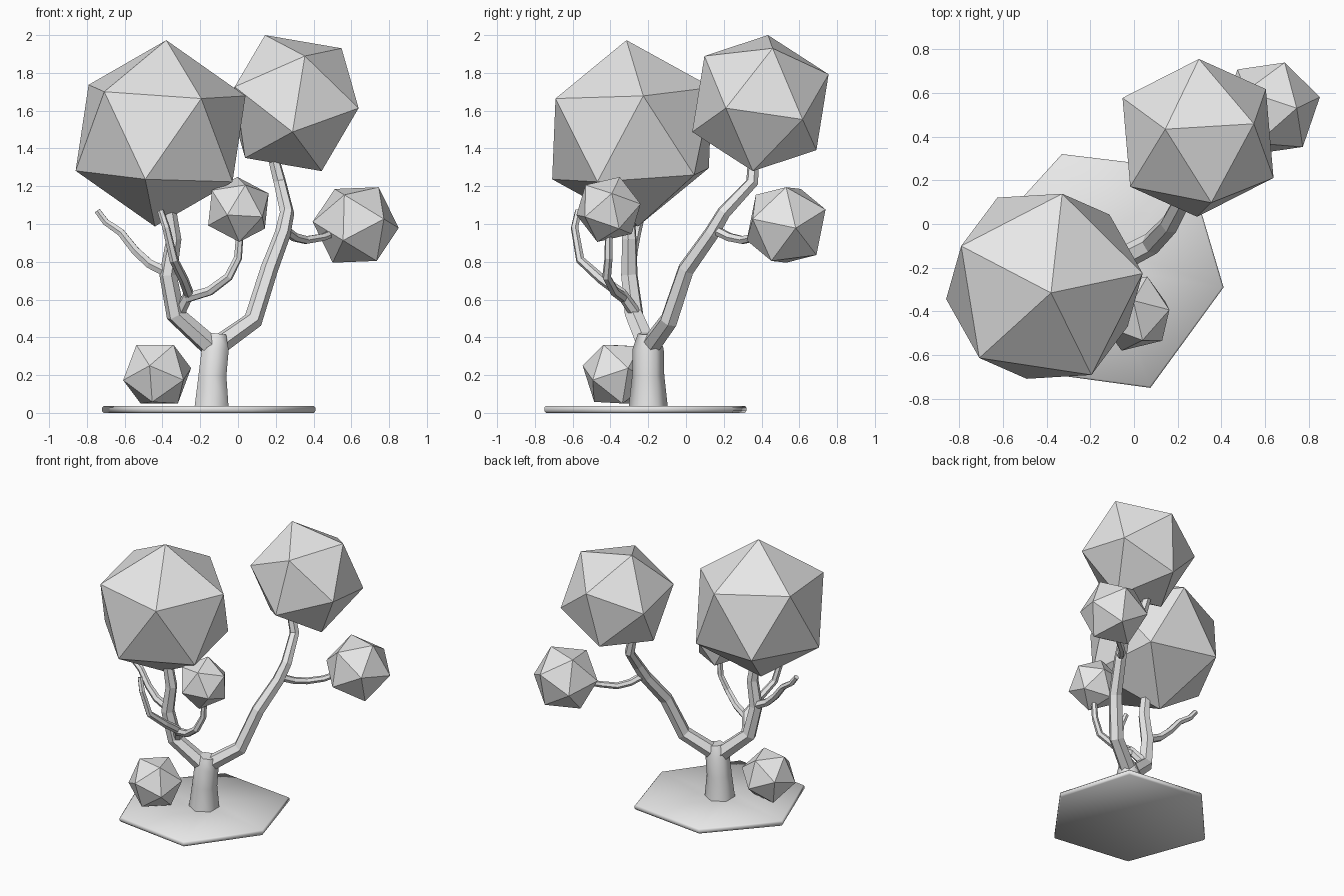
import bpy, bmesh
from mathutils import Matrix, Vector

cube = bpy.data.objects.get("Cube")
if cube:
    bpy.data.objects.remove(cube, do_unlink=True)

grey = bpy.data.materials.new("light_grey")
grey.use_nodes = True
grey.diffuse_color = (0.8, 0.8, 0.8, 1)
grey.node_tree.nodes["Principled BSDF"].inputs["Base Color"].default_value = (0.8, 0.8, 0.8, 1)


def add_mesh(name, bm, smooth=False):
    mesh = bpy.data.meshes.new(name)
    bmesh.ops.recalc_face_normals(bm, faces=bm.faces[:])
    for f in bm.faces:
        f.smooth = smooth
    bm.to_mesh(mesh)
    bm.free()
    mesh.materials.append(grey)
    obj = bpy.data.objects.new(name, mesh)
    bpy.context.collection.objects.link(obj)
    return obj


def frame(pole, side):
    """Rotation whose columns follow a pole and a neighbouring corner."""
    p = Vector(pole).normalized()
    s = Vector(side)
    s = (s - p * s.dot(p)).normalized()
    return Matrix((p, s, p.cross(s))).transposed()


def foliage(name, centre, radius, pole, side):
    """Twenty-sided ball turned so two of its corners match pole and side."""
    bm = bmesh.new()
    bmesh.ops.create_icosphere(bm, subdivisions=1, radius=radius)
    by_height = sorted((v.co.copy() for v in bm.verts), key=lambda c: -c.z)
    turn = frame(pole, side) @ frame(by_height[0], by_height[1]).transposed()
    bm.transform(Matrix.Translation(centre) @ turn.to_4x4())
    add_mesh(name, bm)


def limb(name, points, radii, smooth=False):
    """Six-sided tapering tube along a path."""
    curve = bpy.data.curves.new(name, "CURVE")
    curve.dimensions = "3D"
    curve.bevel_depth = 1
    curve.bevel_resolution = 1
    curve.use_fill_caps = True
    spline = curve.splines.new("POLY")
    spline.points.add(len(points) - 1)
    start, end = radii[0], radii[-1]
    for i, (pt, co) in enumerate(zip(spline.points, points)):
        pt.co = (*co, 1)
        t = i / (len(points) - 1)
        pt.radius = radii[i] if len(radii) == len(points) else start + (end - start) * t
    spline.use_smooth = smooth
    curve.materials.append(grey)
    obj = bpy.data.objects.new(name, curve)
    bpy.context.collection.objects.link(obj)
    bpy.ops.object.select_all(action="DESELECT")
    obj.select_set(True)
    bpy.context.view_layer.objects.active = obj
    bpy.ops.object.convert(target="MESH")


# Ground slab: uneven hexagon with a soft rim
outline = [(.41, -.29), (.25, .25), (-.33, .32), (-.72, -.11), (-.51, -.67), (.075, -.75)]
middle = Vector((-.14, -.2))
bm = bmesh.new()
rings = []
for scale, z in ((.985, 0), (1, .01), (1, .028), (.985, .037), (.17, .037)):
    ring = []
    for p in outline:
        q = middle.lerp(Vector(p), scale)
        ring.append(bm.verts.new((q.x, q.y, z)))
    rings.append(ring)
for low, high in zip(rings, rings[1:]):
    for i in range(6):
        j = (i + 1) % 6
        bm.faces.new((low[i], low[j], high[j], high[i]))
bm.faces.new(rings[0])
bm.faces.new(rings[-1])
add_mesh("ground", bm, smooth=True)

# Trunk and its two main branches
limb("trunk", [(-.14, -.2, .02), (-.135, -.2, .2), (-.12, -.2, .34), (-.11, -.2, .42)],
     [.105, .085, .082, .055], smooth=True)
limb("right_branch", [(-.13, -.2, .34), (.08, -.09, .49), (.165, 0, .76), (.237, .135, .95),
                      (.26, .2, 1.06), (.222, .35, 1.22), (.18, .36, 1.38)], [.055, .03])
limb("left_branch", [(-.13, -.2, .34), (-.33, -.275, .52), (-.37, -.3, .73),
                     (-.34, -.3, .92), (-.37, -.31, 1.12)], [.058, .035])

# Thin twigs
limb("back_twig", [(.245, .15, .97), (.3, .23, .93), (.36, .3, .915),
                   (.45, .37, .93), (.52, .45, .96)], [.026, .02])
limb("side_twig", [(-.37, -.29, .74), (-.47, -.29, .79), (-.545, -.28, .86),
                   (-.62, -.26, .955), (-.7, -.245, 1.01), (-.745, -.24, 1.07)], [.03, .018])
limb("front_twig", [(-.31, -.27, .53), (-.26, -.34, .63), (-.29, -.45, .71),
                    (-.34, -.56, .81), (-.38, -.59, .98), (-.41, -.57, 1.07)], [.032, .018])
limb("inner_twig", [(-.27, -.33, .61), (-.15, -.38, .645), (-.05, -.42, .72),
                    (0, -.41, .82), (.01, -.41, .95)], [.028, .02])

# Foliage balls
foliage("large_foliage", (-.41, -.285, 1.48), .495, (.03, -.03, .49), (.215, -.405, .185))
foliage("upper_foliage", (.293, .394, 1.64), .392, (-.15, .04, .36), (.06, -.295, .25))
foliage("back_foliage", (.623, .53, .995), .234, (.122, 0, .2), (.227, .05, -.01))
foliage("small_foliage", (.002, -.41, 1.077), .182, (-.005, .06, .173), (.16, .02, .093))
foliage("ground_bush", (-.428, -.365, .205), .192, (-.04, -.182, .045), (-.11, -.028, .155))
